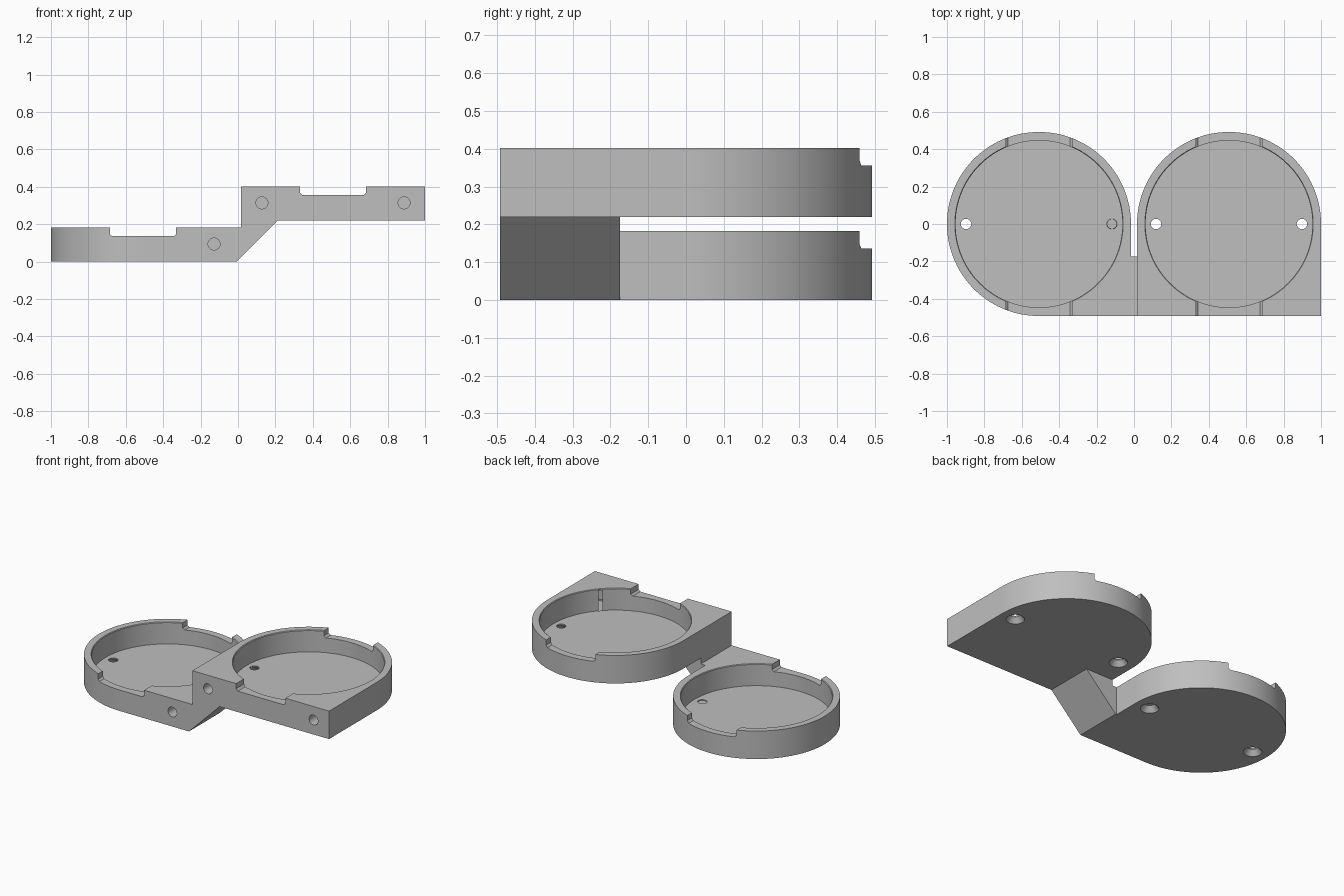
import bpy, bmesh
from math import cos, sin, radians, pi
from mathutils import Matrix, Vector

if "Cube" in bpy.data.objects:
    bpy.data.objects.remove(bpy.data.objects["Cube"], do_unlink=True)

R, POCKET_R = 0.492, 0.446          # outer and pocket radius
TALL, FLOOR, NOTCH_Z = 0.182, 0.04, 0.136
STEP = 0.22                         # height of the raised tray
CX = 0.508                          # tray centre offset
BACK = -0.175                       # rear face of the connector

grey = bpy.data.materials.new("light_grey")
grey.use_nodes = True
colour = (0.52, 0.52, 0.52, 1)
grey.diffuse_color = colour
grey.node_tree.nodes["Principled BSDF"].inputs["Base Color"].default_value = colour


def finish(bm, name):
    bmesh.ops.recalc_face_normals(bm, faces=bm.faces)
    mesh = bpy.data.meshes.new(name)
    bm.to_mesh(mesh)
    bm.free()
    mesh.materials.append(grey)
    obj = bpy.data.objects.new(name, mesh)
    bpy.context.collection.objects.link(obj)
    return obj


def prism(name, points, along):
    """Extrude a closed outline along a vector."""
    bm = bmesh.new()
    face = bm.faces.new([bm.verts.new(p) for p in points])
    out = bmesh.ops.extrude_face_region(bm, geom=[face])
    moved = [v for v in out["geom"] if isinstance(v, bmesh.types.BMVert)]
    bmesh.ops.translate(bm, verts=moved, vec=Vector(along))
    return finish(bm, name)


def cone(name, r1, r2, depth, base, turn=Matrix(), sides=32):
    """Cone or cylinder rising from its base point."""
    bm = bmesh.new()
    place = Matrix.Translation(base) @ turn @ Matrix.Translation((0, 0, depth / 2))
    bmesh.ops.create_cone(bm, cap_ends=True, segments=sides, radius1=r1,
                          radius2=r2, depth=depth, matrix=place)
    return finish(bm, name)


def combine(target, other, operation):
    mod = target.modifiers.new(operation.lower(), "BOOLEAN")
    mod.operation, mod.solver, mod.object = operation, "EXACT", other
    bpy.context.view_layer.objects.active = target
    bpy.ops.object.modifier_apply(modifier=mod.name)
    bpy.data.objects.remove(other, do_unlink=True)


def tray_body(name, cx, z, sweep, corners):
    """Round body whose front is squared off at the given corners."""
    steps = sweep // 3
    outline = [(cx + R * cos(radians(3 * i)), R * sin(radians(3 * i)), z)
               for i in range(steps + 1)]
    outline += [(cx + sx * R, -R, z) for sx in corners]
    return prism(name, outline, (0, 0, TALL))


def cut_tray(body, cx, z, hole_sides):
    top = z + TALL
    # round pocket with a chamfered lip
    combine(body, cone("pocket", POCKET_R, POCKET_R, 0.3, (cx, 0, z + FLOOR),
                       sides=120), "DIFFERENCE")
    combine(body, cone("lip", POCKET_R - 0.004, POCKET_R + 0.012, 0.016,
                       (cx, 0, top - 0.008), sides=120), "DIFFERENCE")
    # finger notches through the front and back of the rim
    w, c, low = 0.177, 0.012, z + NOTCH_Z
    profile = [(-w, top + 0.1), (-w, low + c), (-w + c, low),
               (w - c, low), (w, low + c), (w, top + 0.1)]
    combine(body, prism("notch", [(cx + x, -1, h) for x, h in profile], (0, 2, 0)),
            "DIFFERENCE")
    # countersunk holes in the floor
    for side in (-1, 1):
        at = cx + side * 0.39
        combine(body, cone("floor_hole", 0.028, 0.028, 0.1, (at, 0, z - 0.02)),
                "DIFFERENCE")
        combine(body, cone("countersink", 0.058, 0.026, 0.04, (at, 0, z - 0.005)),
                "DIFFERENCE")
    # blind holes in the front face
    for side in hole_sides:
        at = (cx + side * 0.38, -R - 0.02, z + 0.094)
        combine(body, cone("front_hole", 0.032, 0.032, 0.12, at,
                           Matrix.Rotation(-pi / 2, 4, "X")), "DIFFERENCE")


# low tray, raised tray and the sloped connector between them
holder = tray_body("double_tray", -CX, 0, 270, [1])
raised = tray_body("raised_tray", CX, STEP, 180, [-1, 1])
gap = CX - R
slope = [(-0.05, 0), (-0.008, 0), (0.212, STEP), (0.2, STEP + 0.015),
         (gap + 0.015, STEP + 0.015), (gap, STEP), (gap, TALL), (-0.05, TALL)]
connector = prism("connector", [(x, -R, h) for x, h in slope], (0, BACK + R, 0))

cut_tray(holder, -CX, 0, [1])
cut_tray(raised, CX, STEP, [-1, 1])
combine(holder, connector, "UNION")
combine(holder, raised, "UNION")

# smooth the round walls, keep the edges crisp
bpy.ops.object.select_all(action="DESELECT")
holder.select_set(True)
bpy.context.view_layer.objects.active = holder
bpy.ops.object.shade_smooth_by_angle(angle=radians(30))
